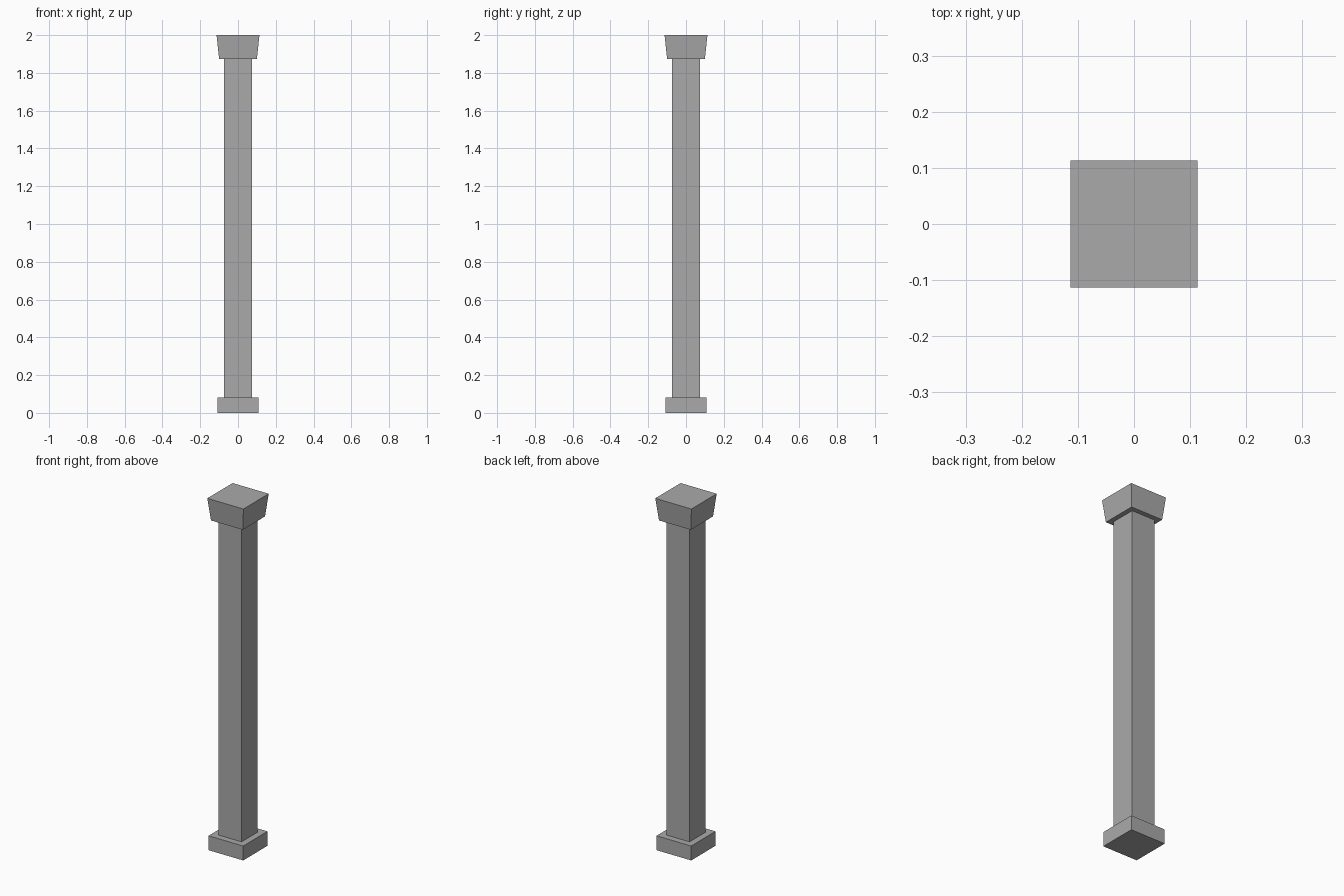
import bpy
import bmesh

cube = bpy.data.objects.get("Cube")
if cube:
    bpy.data.objects.remove(cube, do_unlink=True)

stone = bpy.data.materials.new("grey_stone")
stone.use_nodes = True
colour = (0.4, 0.4, 0.4, 1)
stone.diffuse_color = colour
stone.node_tree.nodes["Principled BSDF"].inputs["Base Color"].default_value = colour


def square_block(name, z0, z1, half0, half1):
    """Square block whose half width goes from half0 at z0 to half1 at z1."""
    bm = bmesh.new()
    bmesh.ops.create_cube(bm, size=2)
    for v in bm.verts:
        half, z = (half1, z1) if v.co.z > 0 else (half0, z0)
        v.co = (v.co.x * half, v.co.y * half, z)
    mesh = bpy.data.meshes.new(name)
    bm.to_mesh(mesh)
    bm.free()
    mesh.materials.append(stone)
    obj = bpy.data.objects.new(name, mesh)
    bpy.context.collection.objects.link(obj)


# Plinth, plain shaft and flared capital
square_block("base", 0, 0.082, 0.109, 0.109)
square_block("shaft", 0.082, 1.873, 0.073, 0.073)
square_block("capital", 1.873, 2, 0.1, 0.1135)
